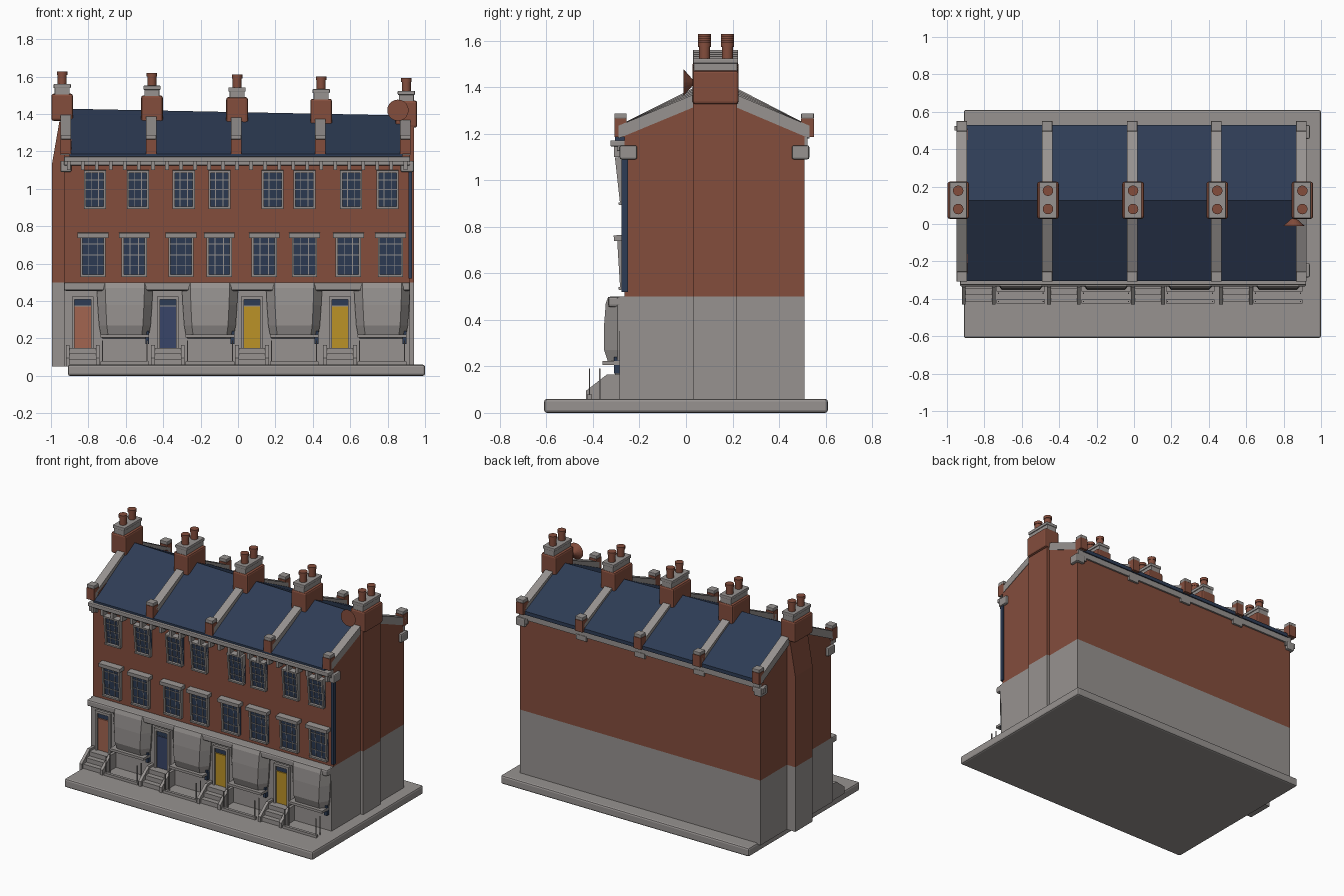
import bpy, bmesh, math
from mathutils import Matrix, Vector

if "Cube" in bpy.data.objects:
    bpy.data.objects.remove(bpy.data.objects["Cube"])


def material(name, rgb):
    m = bpy.data.materials.new(name)
    m.use_nodes = True
    m.diffuse_color = (*rgb, 1)
    bsdf = next(n for n in m.node_tree.nodes if n.type == 'BSDF_PRINCIPLED')
    bsdf.inputs["Base Color"].default_value = (*rgb, 1)
    bsdf.inputs["Roughness"].default_value = 0.8
    return m


STONE = material("grey stone", (0.31, 0.29, 0.28))
BRICK = material("red brick", (0.23, 0.075, 0.046))
SLATE = material("navy slate", (0.027, 0.045, 0.09))
YELLOW = material("yellow paint", (0.5, 0.29, 0.02))
PINK = material("salmon paint", (0.36, 0.13, 0.08))
BLUE = material("blue paint", (0.04, 0.06, 0.14))


def finish(name, bm, mat, bevel=0):
    bmesh.ops.recalc_face_normals(bm, faces=bm.faces)
    mesh = bpy.data.meshes.new(name)
    bm.to_mesh(mesh)
    bm.free()
    mesh.materials.append(mat)
    ob = bpy.data.objects.new(name, mesh)
    bpy.context.collection.objects.link(ob)
    if bevel:
        mod = ob.modifiers.new("soft edges", 'BEVEL')
        mod.width, mod.segments = bevel, 2
    return ob


def boxes(name, mat, spans, bevel=0):
    """One object from boxes given as x, y and z ranges."""
    bm = bmesh.new()
    for x0, x1, y0, y1, z0, z1 in spans:
        m = (Matrix.Translation(((x0 + x1) / 2, (y0 + y1) / 2, (z0 + z1) / 2))
             @ Matrix.Diagonal((x1 - x0, y1 - y0, z1 - z0, 1)))
        bmesh.ops.create_cube(bm, size=1, matrix=m)
    return finish(name, bm, mat, bevel)


def loft(name, mat, rings, bevel=0):
    """Skin a row of equal rings and cap both ends."""
    bm = bmesh.new()
    rows = [[bm.verts.new(p) for p in ring] for ring in rings]
    n = len(rows[0])
    for a, b in zip(rows, rows[1:]):
        for i in range(n):
            j = (i + 1) % n
            bm.faces.new((a[i], a[j], b[j], b[i]))
    bm.faces.new(rows[0])
    bm.faces.new(rows[-1])
    return finish(name, bm, mat, bevel)


def prism(name, mat, profile, x0, x1, drop=0, bevel=0):
    """Extrude a y-z profile along x."""
    return loft(name, mat, [[(x, y, z) for y, z in profile] for x in (x0, x1)], bevel)


def cylinders(name, mat, items):
    bm = bmesh.new()
    for p, r, h in items:
        bmesh.ops.create_cone(bm, cap_ends=True, segments=16, radius1=r, radius2=r,
                              depth=h, matrix=Matrix.Translation(p))
    ob = finish(name, bm, mat)
    bpy.context.view_layer.objects.active = ob
    ob.select_set(True)
    bpy.ops.object.shade_smooth_by_angle()
    ob.select_set(False)
    return ob


FRONT, BACK, RIDGE = -0.265, 0.51, 0.125
LEFT, RIGHT = -0.93, 0.92
WALLS = [-0.92, -0.465, -0.01, 0.44, 0.895]
DOORS = [-0.83, -0.375, 0.075, 0.545]


def sag(x):
    return -0.02 * x


# Pavement and the two main storeys
boxes("pavement", STONE, [(-0.91, 1, -0.61, 0.61, 0, 0.06)], 0.012)
boxes("ground_storey", STONE, [(LEFT, RIGHT, -0.285, BACK, 0.05, 0.5)])
prism("brick_storeys", BRICK, [(FRONT, 0.5), (FRONT, 1.17), (RIDGE, 1.36), (BACK, 1.17), (BACK, 0.5)],
      LEFT, RIGHT)

# Gable walls rising past the roof, with chimney breasts
gable = [(FRONT, 1.1), (FRONT, 1.225), (RIDGE, 1.38), (BACK, 1.225), (BACK, 1.1)]
for side, edge, inner, out in (("left", LEFT, -0.89, -0.995), ("right", RIGHT, 0.87, 0.942)):
    prism(side + "_gable", BRICK, gable, edge, inner)
    boxes(side + "_breast_base", STONE, [(out, inner, 0.03, 0.22, 0.05, 0.5)])
    top = -0.955 if side == "left" else out
    loft(side + "_breast", BRICK, [[(inner, 0.03, z), (x, 0.03, z), (x, 0.22, z), (inner, 0.22, z)]
                                   for z, x in ((0.5, out), (1.13, out), (1.36, top))])
    x0, x1 = sorted((edge + math.copysign(0.02, edge), inner))
    boxes(side + "_kneelers", STONE, [(x0, x1, -0.285, -0.21, 1.09, 1.15),
                                      (x0, x1, 0.455, 0.53, 1.09, 1.15)], 0.008)

# Slate roof, its ridge sinking gently toward one end
loft("roof", SLATE, [[(x, -0.305, 1.165), (x, -0.305, 1.185), (x, RIDGE, 1.41 + sag(x)),
                      (x, 0.53, 1.205), (x, 0.53, 1.18)] for x in (-0.9, 0, 0.88)])
boxes("back_eaves", STONE, [(LEFT, RIGHT, 0.5, 0.522, 1.14, 1.185)])
boxes("back_eaves_brackets", STONE, [(x - 0.04, x + 0.04, 0.5, 0.525, 1.115, 1.15) for x in WALLS])

# Front cornice and its dentils
boxes("cornice", STONE, [(LEFT, RIGHT, -0.325, -0.25, 1.145, 1.172),
                         (LEFT, RIGHT, -0.295, -0.25, 1.125, 1.15)], 0.005)
boxes("dentils", STONE, [(x - 0.01, x + 0.01, -0.31, -0.25, 1.1, 1.15)
                         for x in [LEFT + 0.025 + i * 0.075 for i in range(25)]])
boxes("drainpipe", SLATE, [(0.912, 0.93, -0.278, -0.25, 0.52, 1.13)])

# Party wall copings, end blocks and chimneys
for i, x in enumerate(WALLS):
    s = sag(x)
    w = 0.028
    coping = [(-0.29, 1.18), (-0.29, 1.235), (RIDGE, 1.425 + s), (0.53, 1.235),
              (0.53, 1.18), (RIDGE, 1.37 + s)]
    prism(f"coping_{i}", STONE, coping, x - w, x + w)
    ends = ((-0.308, -0.255), (0.495, 0.55))
    boxes(f"coping_blocks_{i}", BRICK, [(x - w, x + w, a, b, 1.185, 1.265) for a, b in ends])
    boxes(f"coping_caps_{i}", STONE, [(x - w, x + w, a, b, 1.265, 1.288) for a, b in ends], 0.004)
    c = x + (-0.02 if i == 0 else 0.005)
    z = 1.48 + s
    boxes(f"chimney_{i}", BRICK, [(c - 0.058, c + 0.058, 0.028, 0.226, 1.345 + s, z + 0.01)], 0.012)
    boxes(f"chimney_cap_{i}", STONE, [(c - 0.04, c + 0.04, 0.033, 0.221, z, z + 0.045),
                                      (c - 0.046, c + 0.046, 0.03, 0.224, z + 0.04, z + 0.062)], 0.004)
    pots = []
    for y in (0.08, 0.178):
        pots += [(Vector((c, y, z + 0.09)), 0.024, 0.08), (Vector((c, y, z + 0.12)), 0.028, 0.02)]
    cylinders(f"chimney_pots_{i}", BRICK, pots)

# Round dish on the end chimney
bm = bmesh.new()
bmesh.ops.create_cone(bm, cap_ends=True, segments=20, radius1=0.057, radius2=0.012, depth=0.04,
                      matrix=Matrix.Translation((0.855, 0.01, 1.42)) @ Matrix.Rotation(-math.pi / 2, 4, 'X'))
finish("dish", bm, BRICK)


# Sash windows leaning slightly forward
def window(name, x, z, w, h, lean, hood):
    a, b = w / 2, 0.012
    frame = [(-a, b - a, -0.014, 0.035, 0, h), (a - b, a, -0.014, 0.035, 0, h),
             (-a, a, -0.014, 0.035, h - b, h), (-a, a, -0.02, 0.035, 0, b)]
    frame += [(k * w / 6 - 0.002, k * w / 6 + 0.002, -0.008, 0, 0, h) for k in (-1, 1)]
    frame += [(-a, a, -0.008, 0, h * k / 4 - 0.002, h * k / 4 + 0.002) for k in (1, 2, 3)]
    if hood:
        frame += [(-a - 0.015, a + 0.015, -0.028, 0.035, h - 0.025, h)]
    for part, mat, spans in (("frame", STONE, frame),
                             ("glass", SLATE, [(-a, a, -0.004, 0.03, 0.005, h - 0.005)])):
        ob = boxes(name + part, mat, spans)
        ob.location = (x, FRONT - 0.004, z)
        ob.rotation_euler.x = lean


for i, x in enumerate((-0.775, -0.555, -0.305, -0.1, 0.14, 0.355, 0.59, 0.815)):
    window(f"middle_window_{i}_", x, 0.53, 0.135, 0.235, 0.06, True)
for i, x in enumerate((-0.765, -0.535, -0.29, -0.1, 0.185, 0.355, 0.605, 0.8)):
    window(f"upper_window_{i}_", x, 0.895, 0.118, 0.205, 0.11, False)

# Stone band above the ground floor
boxes("string_course", STONE, [(LEFT, RIGHT, -0.335, -0.25, 0.455, 0.5)], 0.01)

for i, (d, paint) in enumerate(zip(DOORS, (PINK, BLUE, YELLOW, YELLOW))):
    # Door with dark fanlight and surround
    boxes(f"door_{i}", paint, [(d - 0.043, d + 0.043, -0.293, -0.28, 0.15, 0.37)])
    boxes(f"fanlight_{i}", SLATE, [(d - 0.043, d + 0.043, -0.292, -0.28, 0.375, 0.41)])
    boxes(f"door_surround_{i}", STONE, [(d - 0.058, d - 0.043, -0.305, -0.28, 0.15, 0.42),
                                        (d + 0.043, d + 0.058, -0.305, -0.28, 0.15, 0.42),
                                        (d - 0.058, d + 0.058, -0.305, -0.28, 0.408, 0.425)])
    # Steps between sloping cheeks
    boxes(f"steps_{i}", STONE, [(d - 0.075, d + 0.075, -0.415 + k * 0.035, -0.28, 0.05, 0.09 + k * 0.03)
                                for k in range(3)])
    cheek = [(-0.43, 0.05), (-0.43, 0.095), (-0.34, 0.165), (-0.28, 0.165), (-0.28, 0.05)]
    for side in (-1, 1):
        c = d + side * 0.08
        prism(f"step_cheek_{i}_{side}", STONE, cheek, c - 0.01, c + 0.01)
    # Swelling bay with a curled underside
    c, half = d + 0.225, 0.15
    rings = []
    for z, y, k in ((0.2, -0.29, 0.8), (0.22, -0.335, 0.86), (0.27, -0.352, 0.92),
                    (0.38, -0.352, 0.97), (0.47, -0.345, 1), (0.498, -0.335, 1)):
        r = half * k
        rings.append([(c - r, -0.27, z), (c - r, -0.295, z), (c - r * 0.7, y, z),
                      (c + r * 0.7, y, z), (c + r, -0.295, z), (c + r, -0.27, z)])
    loft(f"bay_{i}", STONE, rings)
    # Sunken area: kerb, sill and thin railing
    x0, x1 = c - 0.13, c + 0.13
    boxes(f"area_kerb_{i}", STONE, [(x0, x1, -0.425, -0.405, 0.05, 0.078),
                                    (x0, x1, -0.36, -0.28, 0.205, 0.222)])
    boxes(f"area_window_{i}", SLATE, [(x1 - 0.02, x1, -0.31, -0.28, 0.17, 0.24)])
    boxes(f"railing_{i}", STONE, [(x - 0.003, x + 0.003, y - 0.003, y + 0.003, 0.05, 0.19)
                                  for x in (x0 + 0.01, x1 - 0.01) for y in (-0.415, -0.37)])
